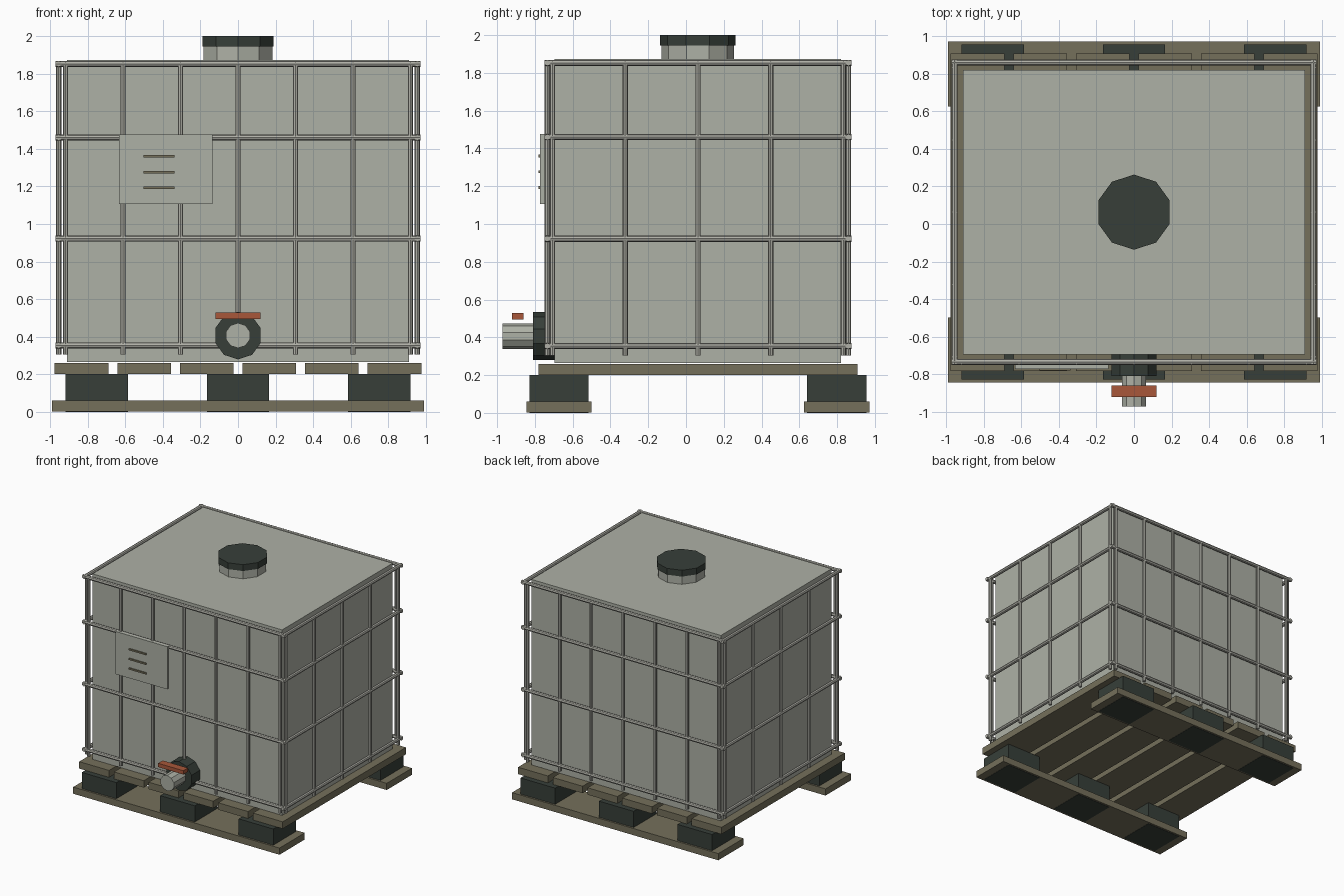
import bpy, math
from mathutils import Vector

if "Cube" in bpy.data.objects:
    bpy.data.objects.remove(bpy.data.objects["Cube"], do_unlink=True)


def material(name, rgb):
    # Convert display colour (0-255) to linear
    linear = [((c / 255 + 0.055) / 1.055) ** 2.4 for c in rgb] + [1.0]
    m = bpy.data.materials.new(name)
    m.use_nodes = True
    m.diffuse_color = linear
    m.node_tree.nodes["Principled BSDF"].inputs["Base Color"].default_value = linear
    return m


PLASTIC = material("pale grey plastic", (174, 177, 166))
STEEL = material("galvanised steel", (176, 176, 167))
WOOD = material("weathered wood", (117, 112, 91))
BLACK = material("dark green black", (55, 63, 57))
RED = material("rust red", (168, 87, 58))

MID = 0.063  # centre of tank and pallet in y


def box(name, mat, x, y, z):
    """Box from (low, high) pairs on each axis."""
    bpy.ops.mesh.primitive_cube_add(size=1, location=[sum(p) / 2 for p in (x, y, z)])
    ob = bpy.context.object
    ob.scale = [p[1] - p[0] for p in (x, y, z)]
    bpy.ops.object.transform_apply(location=False, rotation=False, scale=True)
    ob.name = name
    ob.data.materials.append(mat)
    return ob


def rod(name, mat, start, end, radius, sides=8, spin=0.0):
    """Prism between two points."""
    a, b = Vector(start), Vector(end)
    bpy.ops.mesh.primitive_cylinder_add(vertices=sides, radius=radius, depth=(b - a).length,
                                        location=(a + b) / 2)
    ob = bpy.context.object
    for v in ob.data.vertices:
        v.co.rotate(Vector((0, 0, 1)).rotation_difference((b - a).normalized()))
    ob.name = name
    ob.data.materials.append(mat)
    return ob


def around(centre, half):
    return (centre - half, centre + half)


# Pallet: two runners, six blocks, six deck boards
for side, label in ((-1, "front"), (1, "back")):
    y = MID + side * 0.735
    box(f"{label}_runner", WOOD, (-0.99, 0.99), around(y, 0.173), (0.002, 0.06))
    for i in (-1, 0, 1):
        box(f"{label}_block", BLACK, around(i * 0.753, 0.166), around(y, 0.157), (0, 0.2))
for i in range(6):
    box("deck_board", WOOD, around((i - 2.5) / 3, 0.143), around(MID, 0.845), (0.2, 0.26))

# Tank with neck and lid
box("tank", PLASTIC, (-0.91, 0.91), around(MID, 0.758), (0.265, 1.874))
rod("filler_neck", PLASTIC, (0, MID, 1.86), (0, MID, 1.945), 0.192, 10)
rod("lid", BLACK, (0, MID, 1.945), (0, MID, 2.0), 0.2, 10)

# Cage: horizontal rings and upright bars on all four sides
X, Y = 0.955, 0.797
for s in (-1, 1):
    for z in (0.354, 0.922, 1.46, 1.853):
        rod("cage_rail_x", STEEL, (-0.973, MID + s * Y, z), (0.973, MID + s * Y, z), 0.016)
        rod("cage_rail_y", STEEL, (s * X, MID - 0.812, z), (s * X, MID + 0.812, z), 0.016)
    for i in range(7):
        x = (i - 3) * 0.306
        rod("cage_upright", STEEL, (x, MID + s * Y, 0.305), (x, MID + s * Y, 1.862), 0.014)
    for i in range(5):
        y = MID + (i - 2) * 0.385
        rod("cage_upright", STEEL, (s * X, y, 0.305), (s * X, y, 1.862), 0.014)

# Sign plate with three raised bars
box("sign_plate", PLASTIC, (-0.635, -0.137), (-0.772, -0.75), (1.107, 1.477))
for z in (1.193, 1.276, 1.36):
    box("sign_bar", WOOD, (-0.502, -0.338), (-0.781, -0.77), around(z, 0.007))

# Outlet valve
rod("valve_flange", BLACK, (0, -0.69, 0.406), (0, -0.809, 0.406), 0.127, 10)
rod("valve_spout", PLASTIC, (0, -0.80, 0.406), (0, -0.971, 0.406), 0.067, 10)
box("valve_handle", RED, (-0.121, 0.121), (-0.922, -0.859), (0.495, 0.528))
